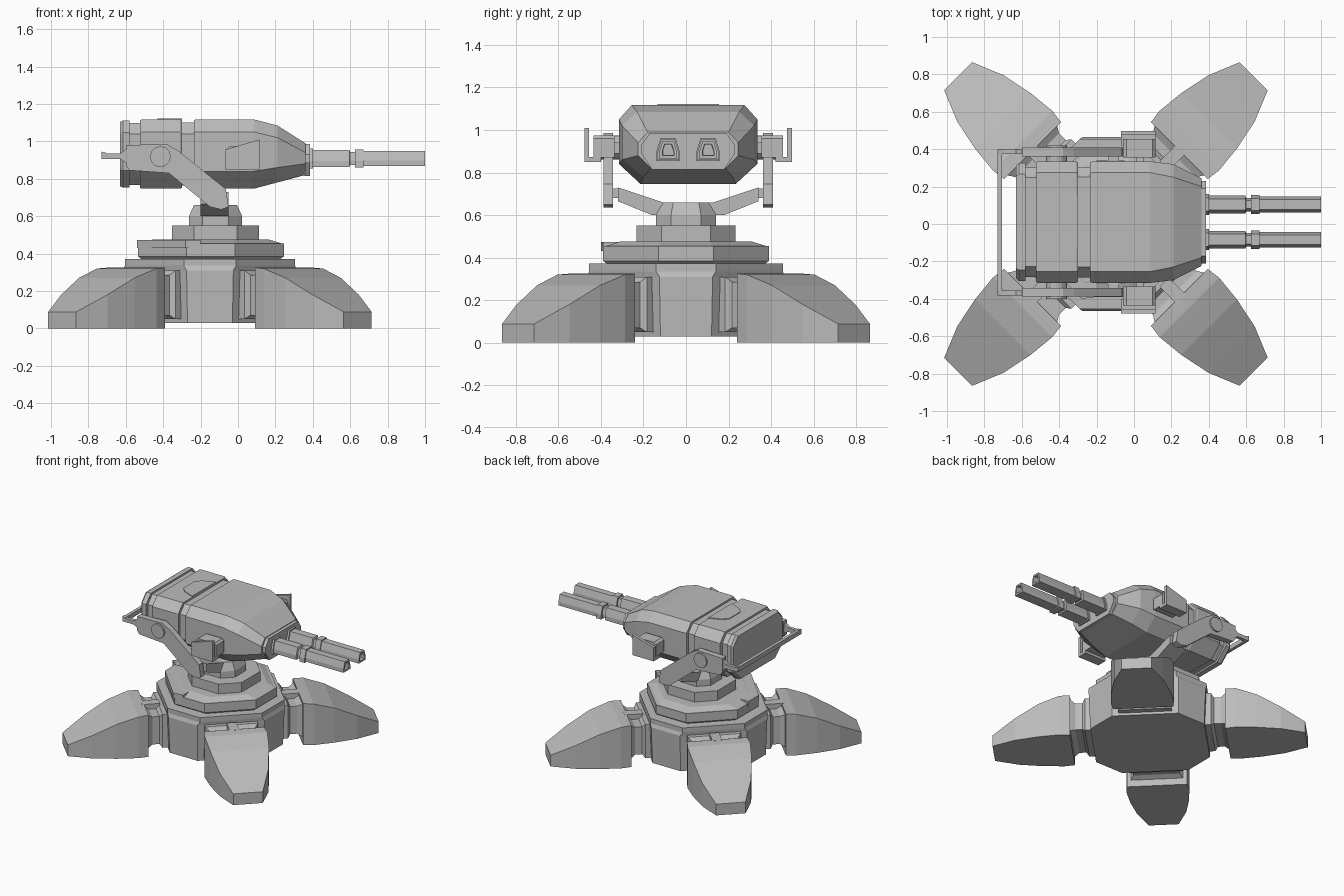
import bpy, bmesh, math
from mathutils import Vector

if "Cube" in bpy.data.objects:
    bpy.data.objects.remove(bpy.data.objects["Cube"])

grey = bpy.data.materials.new("plain_grey")
grey.diffuse_color = (0.5, 0.5, 0.5, 1)
grey.use_nodes = True
grey.node_tree.nodes["Principled BSDF"].inputs["Base Color"].default_value = grey.diffuse_color
CX = -0.15          # centre of the base
CY = 0.01           # centre line of the gun head


def loft(name, rings):
    """Skin a list of equal-length rings and cap both ends."""
    bm = bmesh.new()
    vs = [[bm.verts.new(p) for p in r] for r in rings]
    n = len(rings[0])
    for a, b in zip(vs, vs[1:]):
        for i in range(n):
            j = (i + 1) % n
            bm.faces.new((a[i], a[j], b[j], b[i]))
    bm.faces.new(vs[0])
    bm.faces.new(vs[-1])
    bmesh.ops.recalc_face_normals(bm, faces=bm.faces)
    me = bpy.data.meshes.new(name)
    bm.to_mesh(me)
    bm.free()
    me.materials.append(grey)
    ob = bpy.data.objects.new(name, me)
    bpy.context.collection.objects.link(ob)
    return ob


def box(name, x0, x1, y0, y1, z0, z1):
    return loft(name, [[(x0, y0, z), (x1, y0, z), (x1, y1, z), (x0, y1, z)] for z in (z0, z1)])


def side_plate(name, prof, y0, y1):
    """Extrude an x-z profile along y."""
    return loft(name, [[(x, y, z) for x, z in prof] for y in (y0, y1)])


def octagon(cx, r, w, z):
    """Octagon with cardinal sides at distance r and half-width w."""
    q = [(r, -w), (r, w), (w, r), (-w, r), (-r, w), (-r, -w), (-w, -r), (w, -r)]
    return [(cx + x, y, z) for x, y in q]


def stack(name, cx, levels):
    return loft(name, [octagon(cx, r, w, z) for r, w, z in levels])


# base hub and stepped turntable
stack("hub", CX, [(.455, .12, .03), (.465, .125, .31), (.455, .14, .335), (.455, .14, .372)])
stack("turntable_ring", CX + .005, [(.37, .13, .37), (.39, .13, .385), (.39, .13, .455), (.375, .12, .455),
                                    (.31, .12, .475)])
stack("turntable_drum", CX + .03, [(.232, .115, .47), (.232, .115, .55)])
stack("neck", CX + .03, [(.142, .07, .55), (.142, .07, .60), (.115, .06, .66)])
# overhanging slab on one rear corner of the turntable
loft("turntable_slab", [[(-.54, .0, z), (-.54, -.13, z), (-.28, -.40, z), (-.2, -.39, z), (-.2, 0, z)]
                        for z in (.43, .473)])

# four diagonal legs, each with a connector and hub flange
leg_sections = [(.555, .215, .325), (.63, .225, .32), (.78, .21, .27), (.95, .175, .18), (1.117, .106, .088)]
for k, tag in enumerate(("right_back", "left_back", "left_front", "right_front")):
    a = math.pi / 4 + k * math.pi / 2
    d, n = Vector((math.cos(a), math.sin(a), 0)), Vector((-math.sin(a), math.cos(a), 0))
    o = Vector((CX, 0, 0))

    def section(u, v, z0, z1):
        return [o + d * u + n * s * v + Vector((0, 0, z)) for s, z in ((-1, z0), (1, z0), (1, z1), (-1, z1))]
    loft("leg_" + tag, [section(u, v, 0, z) for u, v, z in leg_sections])
    loft("leg_connector_" + tag, [section(u, v, z0, z1) for u, v, z0, z1 in
                                  ((.40, .19, .05, .31), (.45, .19, .05, .31), (.47, .165, .07, .285),
                                   (.52, .165, .07, .285), (.56, .19, .05, .31))])
    loft("leg_pin_" + tag, [section(u, .035, .28, .325) for u in (.44, .57)])


def head(x, yt, ys, yb, zt, zu, zl, zb):
    q = [(yt, zt), (ys, zu), (ys, zl), (yb, zb)]
    q += [(-y, z) for y, z in reversed(q)]
    return [(x, CY + y, z) for y, z in q]


def full(x, s=1.0):
    c = .932
    return head(x, .265 * s, .325 * s, .225 * s, *[c + (z - c) * s for z in (1.117, 1.05, .84, .747)])


# gun head, in sections from rear to front
loft("head_front", [full(-.235, .985), full(-.22), full(.085),
                    head(.21, .24, .31, .21, 1.085, 1.02, .86, .78),
                    head(.36, .19, .235, .175, .99, .94, .88, .82)])
loft("head_waist", [full(-.31, .91), full(-.22, .91)])
loft("head_rear", [full(-.525, .98), full(-.515), full(-.31), full(-.30, .98)])
loft("head_rear_neck", [full(-.59, .9), full(-.52, .9)])
loft("head_back_plate", [full(-.63, .93), full(-.615, .97), full(-.58, .97)])
loft("head_face_plate", [head(x, .18, .22, .17, .985, .93, .89, .815) for x in (.355, .385)])
loft("top_hatch", [[(-.30, CY + .145, z), (-.39, CY + .11, z), (-.43, CY + .07, z),
                    (-.43, CY - .07, z), (-.39, CY - .11, z), (-.30, CY - .145, z)] for z in (1.11, 1.122)])

arm_profile = [(-.60, .98), (-.38, .985), (-.32, .95), (-.065, .745), (-.05, .65),
               (-.09, .635), (-.15, .65), (-.37, .83), (-.58, .845), (-.60, .87)]
pod_profile = [(-.07, .955), (.115, 1.01), (.115, .85), (-.07, .85)]
disc = [(-.415 + .056 * math.cos(i * math.pi / 6), .918 + .056 * math.sin(i * math.pi / 6)) for i in range(12)]

for s, tag in ((1, "back"), (-1, "front")):
    def Y(v):
        return CY + s * v
    # twin barrels with a hexagonal section and a hollow muzzle
    hexa = [(-.045, -.042), (.045, -.042), (.045, -.01), (.028, .045), (-.028, .045), (-.045, -.01)]
    loft("barrel_" + tag, [[(x, Y(.094) + y * k, .906 + z * k) for y, z in hexa] for x, k in
                           ((.37, 1.25), (.40, 1.25), (.40, 1.05), (.595, 1.05), (.60, .8), (.625, .8), (.625, 1.12),
                            (.67, 1.12), (.67, .93), (1.0, .93), (1.0, .6), (.93, .55))])
    # yoke: sloping strut, side arm and pivots
    loft("yoke_strut_" + tag, [[(x, Y(y), z) for y, z in ((.05, .66), (.12, .66), (.33, .73), (.33, .665),
                                                       (.17, .60), (.05, .60))] for x in (-.20, -.05)])
    box("yoke_pin_" + tag, -.14, -.08, Y(.32), Y(.37), .68, .725)
    side_plate("yoke_arm_" + tag, arm_profile, Y(.352), Y(.398))
    side_plate("pivot_disc_" + tag, disc, Y(.29), Y(.41))
    # side pod with outer shield and mounting pin
    side_plate("pod_" + tag, [(-.06, .87), (-.06, .96), (-.04, .975), (.10, .975), (.115, .96), (.115, .87)],
               Y(.345), Y(.445))
    side_plate("pod_shield_" + tag, pod_profile, Y(.465), Y(.488))
    box("pod_shelf_" + tag, -.07, .115, Y(.41), Y(.47), .85, .872)
    box("pod_mount_" + tag, .01, .05, Y(.30), Y(.36), .89, .94)
    # rear handle side bars
    side_plate("handle_bar_" + tag, [(-.73, .905), (-.73, .945), (-.70, .935), (-.63, .935), (-.59, .965),
                                     (-.59, .88), (-.63, .905)], Y(.365), Y(.392))
box("handle_crossbar", -.73, -.705, CY - .39, CY + .39, .905, .94)
